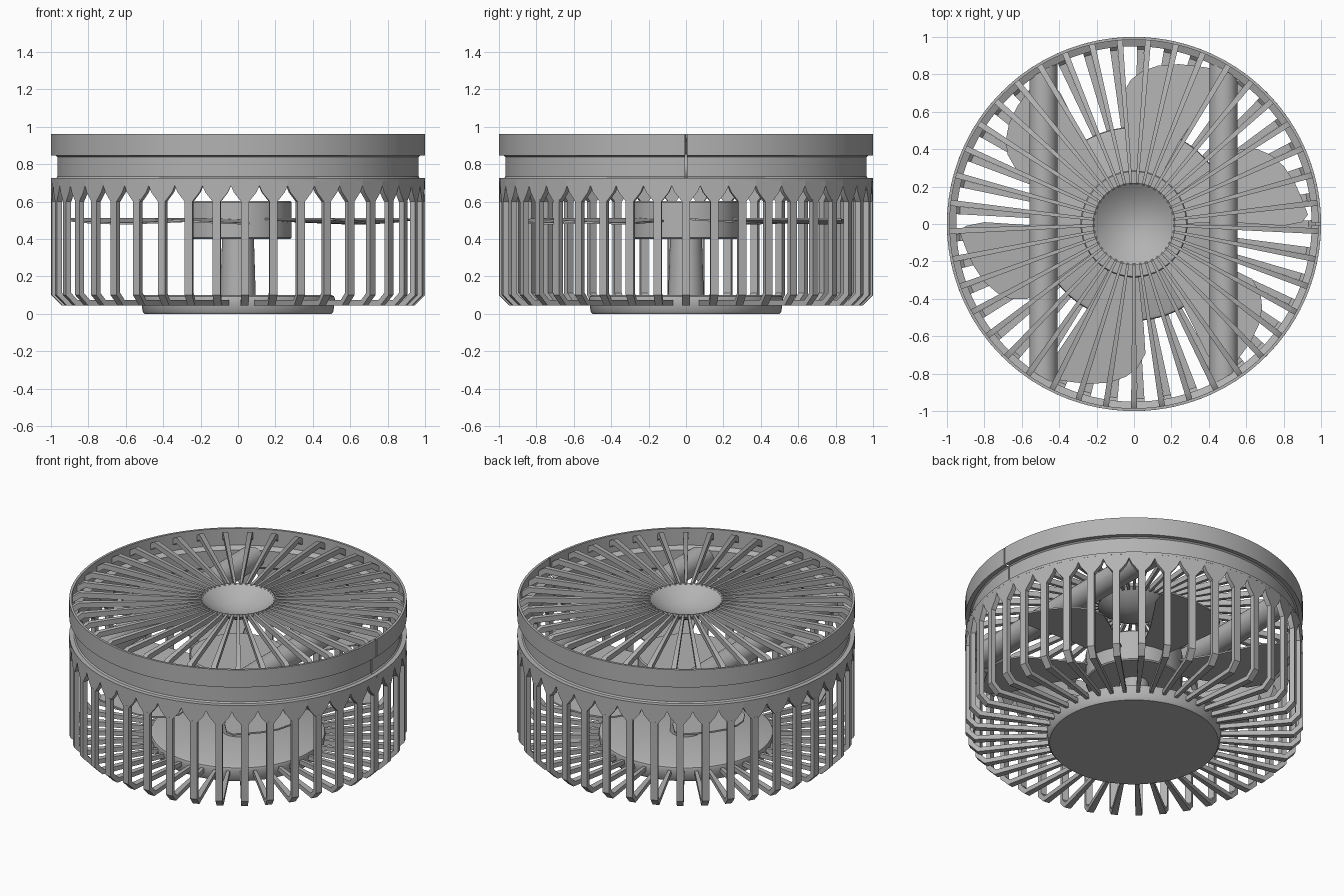
import bpy, bmesh, math
from mathutils import Vector, Matrix

if "Cube" in bpy.data.objects:
    bpy.data.objects.remove(bpy.data.objects["Cube"], do_unlink=True)

grey = bpy.data.materials.new("plain grey")
grey.use_nodes = True
COLOUR = (0.45, 0.45, 0.45, 1)
grey.diffuse_color = COLOUR
grey.node_tree.nodes["Principled BSDF"].inputs["Base Color"].default_value = COLOUR

BARS = 41
PITCH = math.tau / BARS


def finish(name, bm, angle=35):
    bmesh.ops.recalc_face_normals(bm, faces=bm.faces)
    mesh = bpy.data.meshes.new(name)
    bm.to_mesh(mesh)
    bm.free()
    obj = bpy.data.objects.new(name, mesh)
    bpy.context.collection.objects.link(obj)
    mesh.materials.append(grey)
    bpy.ops.object.select_all(action='DESELECT')
    obj.select_set(True)
    bpy.context.view_layer.objects.active = obj
    bpy.ops.object.shade_smooth_by_angle(angle=math.radians(angle))


def prism(bm, side_a, side_b):
    """Solid between two matching outlines."""
    a = [bm.verts.new(p) for p in side_a]
    b = [bm.verts.new(p) for p in side_b]
    bm.faces.new(a)
    bm.faces.new(b[::-1])
    for i in range(len(a)):
        j = (i + 1) % len(a)
        bm.faces.new((a[i], b[i], b[j], a[j]))


def revolve(name, profile, steps=96, gap=0.0):
    """Turn an (r, z) outline about z; a gap leaves a slit at +x."""
    bm = bmesh.new()
    rings = []
    for k in range(steps + (1 if gap else 0)):
        a = gap + (math.tau - 2 * gap) * k / steps
        rings.append([bm.verts.new((r * math.cos(a), r * math.sin(a), z))
                      for r, z in profile])
    n = len(profile)
    for k in range(steps):
        p, q = rings[k], rings[(k + 1) % len(rings)]
        for i in range(n):
            j = (i + 1) % n
            bm.faces.new((p[i], q[i], q[j], p[j]))
    if gap:
        bm.faces.new(rings[0])
        bm.faces.new(rings[-1][::-1])
    bmesh.ops.remove_doubles(bm, verts=bm.verts, dist=1e-5)
    finish(name, bm)


def radial_bars(name, outline, start, half_width):
    """Repeat a flat (r, z) outline around z as thin bars."""
    bm = bmesh.new()
    for k in range(BARS):
        turn = Matrix.Rotation(start + k * PITCH, 3, 'Z')
        sides = [[turn @ Vector((r, s * half_width(r), z)) for r, z in outline]
                 for s in (-1, 1)]
        prism(bm, *sides)
    finish(name, bm)


# Rim collar with its groove and narrow seam
revolve("rim_collar", [(1, .96), (1, .845), (.974, .845), (.965, .838), (.965, .735),
                       (.972, .726), (1, .726), (1, .71), (.967, .71), (.95, .726),
                       (.95, .835), (.985, .85), (.985, .96)], steps=128, gap=0.005)

# Lower cage bars, bent in under the body to the base; one bar sits at +x
radial_bars("cage_bars", [(.48, .045), (.945, .045), (1, .1), (1, .61), (.971, .61),
                          (.971, .112), (.933, .074), (.48, .074)],
            0, lambda r: .009 + .012 * (r - .48) / .5)

# Pointed arches joining the bars to the collar
bm = bmesh.new()
half = PITCH / 2
arch = [(-.021, .6), (.021, .6), (half * .8, .65), (half, .685), (half, .726),
        (0, .726), (-half, .726), (-half, .685), (-half * .8, .65)]
for k in range(BARS):
    mid = k * PITCH
    prism(bm, *[[(r * math.cos(mid + t), r * math.sin(mid + t), z) for t, z in arch]
                for r in (.969, 1)])
finish("cage_arches", bm)

# Top grille: tapered spokes and a dished centre cap
radial_bars("grille_spokes", [(.212, .956), (.945, .956), (.99, .925), (.99, .885),
                              (.935, .922), (.212, .922)],
            math.radians(-90), lambda r: .007 + .009 * (r - .2) / .8)
dish = [(.22 * k / 8, .87 + .09 * (k / 8) ** 2) for k in range(9)]
revolve("centre_cap", dish + [(r, z - .02) for r, z in reversed(dish)], steps=64)

# Base plate, pole and motor hub
revolve("base_plate", [(0, 0), (.5, 0), (.51, .012), (.518, .08), (.514, .093),
                       (.5, .1), (0, .1)])
revolve("pole", [(0, .09), (.095, .09), (.085, .41), (0, .41)], steps=48)
revolve("motor_hub", [(0, .4), (.28, .4), (.286, .407), (.286, .595),
                      (.28, .603), (0, .603)], steps=64)

# Six broad fan blades with a slight pitch
blade = [(.2, 0), (.5, .01), (.8, -.01), (.9, .01), (.93, .05), (.9, .13), (.86, .22),
         (.8, .31), (.73, .37), (.66, .4), (.57, .4), (.45, .32), (.2, .14)]
bm = bmesh.new()
for k in range(6):
    turn = Matrix.Rotation(k * math.tau / 6, 3, 'Z')
    prism(bm, *[[turn @ Vector((x, y, .495 + dz - .06 * (y - .2))) for x, y in blade]
                for dz in (-.005, .005)])
finish("fan_blades", bm)

# Two round cross rods, their ends trimmed to the collar's curve
for side, x in (("right", -.485), ("left", .478)):
    bm = bmesh.new()
    bmesh.ops.create_cone(bm, cap_ends=True, segments=32, radius1=.075, radius2=.075,
                          depth=1.6, matrix=Matrix.Translation((x, 0, .78))
                          @ Matrix.Rotation(math.pi / 2, 4, 'X'))
    for v in bm.verts:
        v.co.y = math.copysign(math.sqrt(.955 ** 2 - v.co.x ** 2), v.co.y)
    finish(side + "_cross_rod", bm)
